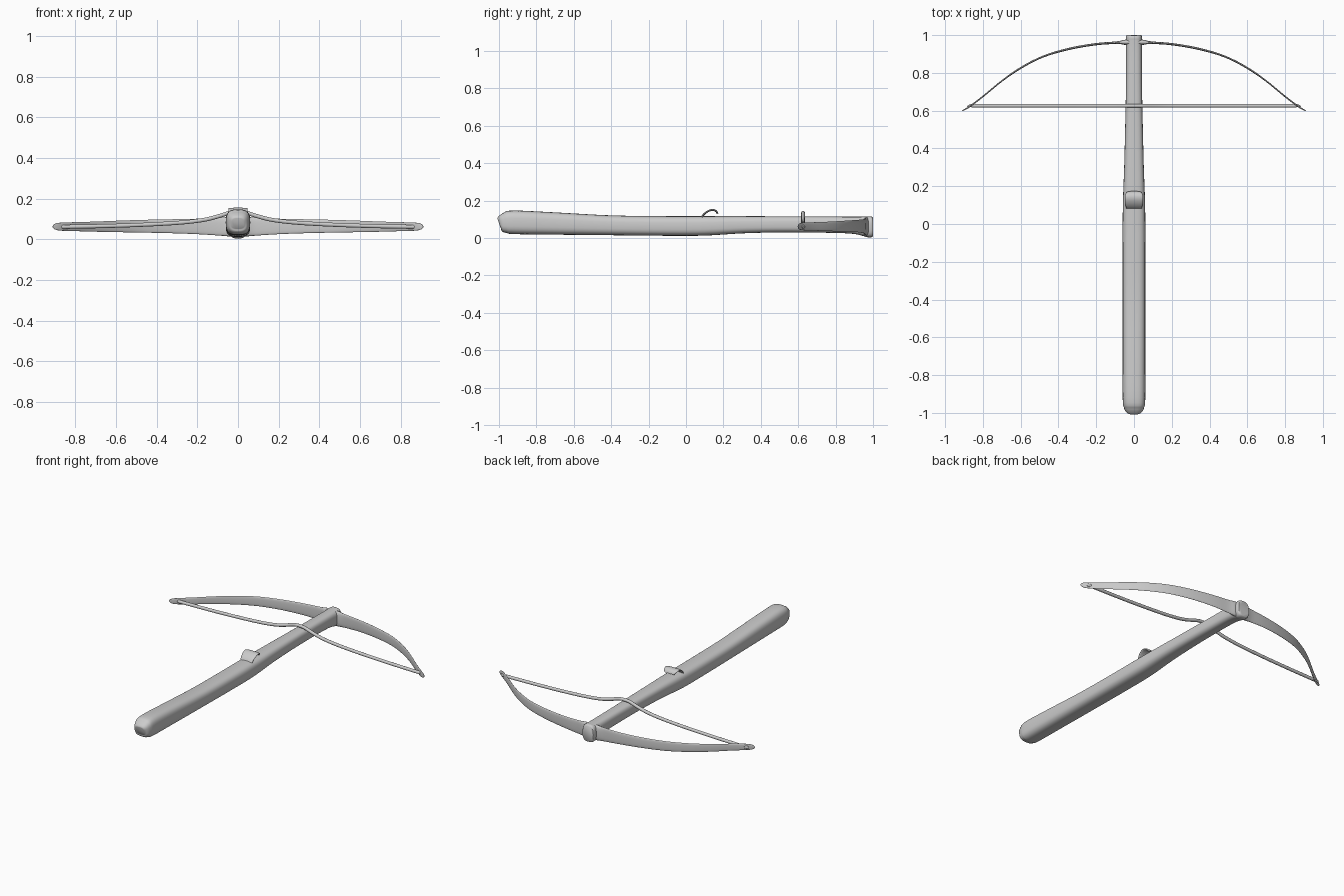
import bpy, bmesh, math
from mathutils import Vector

if "Cube" in bpy.data.objects:
    bpy.data.objects.remove(bpy.data.objects["Cube"])


def smooth_rows(rows, steps):
    # Catmull-Rom interpolation of parameter rows
    out = []
    for i in range(len(rows) - 1):
        a, b, c, d = (rows[max(0, min(len(rows) - 1, i + k))] for k in (-1, 0, 1, 2))
        for s in range(steps):
            t = s / steps
            out.append([0.5 * (2 * q + (r - p) * t + (2 * p - 5 * q + 4 * r - w) * t * t
                               + (3 * q - p - 3 * r + w) * t ** 3)
                        for p, q, r, w in zip(a, b, c, d)])
    out.append(list(rows[-1]))
    return out


def loft(name, rows, power=2.0, sides=24, steps=4):
    # rows: x, y, z, half width (horizontal), half height; superellipse section
    rows = smooth_rows(rows, steps)
    bm = bmesh.new()
    rings = []
    for i, (x, y, z, hu, hv) in enumerate(rows):
        p0 = Vector(rows[max(i - 1, 0)][:3])
        p1 = Vector(rows[min(i + 1, len(rows) - 1)][:3])
        t = (p1 - p0).normalized()
        u = t.cross(Vector((0, 0, 1))).normalized()
        v = u.cross(t)
        ring = []
        for k in range(sides):
            a = 2 * math.pi * k / sides
            c, s = math.cos(a), math.sin(a)
            cu = math.copysign(abs(c) ** (2 / power), c)
            sv = math.copysign(abs(s) ** (2 / power), s)
            ring.append(bm.verts.new(Vector((x, y, z)) + u * cu * hu + v * sv * hv))
        rings.append(ring)
    for r0, r1 in zip(rings, rings[1:]):
        for k in range(sides):
            j = (k + 1) % sides
            bm.faces.new((r0[k], r0[j], r1[j], r1[k]))
    bm.faces.new(rings[0])
    bm.faces.new(rings[-1])
    bmesh.ops.recalc_face_normals(bm, faces=bm.faces)
    me = bpy.data.meshes.new(name)
    bm.to_mesh(me)
    bm.free()
    ob = bpy.data.objects.new(name, me)
    bpy.context.collection.objects.link(ob)
    bpy.context.view_layer.objects.active = ob
    ob.select_set(True)
    bpy.ops.object.shade_smooth_by_angle(angle=math.radians(50))
    ob.select_set(False)
    return ob


def mirrored(half):
    # half runs from the centre outwards along +x
    return [(-r[0], *r[1:]) for r in reversed(half[1:])] + half


# stock: y, half width, bottom, top
profile = [(-1.0, .030, .052, .105), (-.992, .044, .040, .121), (-.97, .054, .028, .136),
           (-.92, .060, .021, .147), (-.7, .060, .018, .137), (-.4, .060, .015, .121),
           (-.1, .060, .012, .117), (.1, .059, .013, .117), (.3, .052, .025, .117),
           (.5, .047, .030, .116), (.7, .043, .029, .115), (.88, .042, .024, .114),
           (.955, .043, .010, .115), (.975, .043, .004, .116), (.992, .042, .004, .114),
           (1.0, .038, .010, .108)]
loft("stock", [(0, y, (lo + hi) / 2, w, (hi - lo) / 2) for y, w, lo, hi in profile],
     power=3.0, sides=32)

# bow: flat curved limbs, flared at the middle
bow = [(0, .963, .062, .016, .050), (.045, .962, .062, .014, .048), (.09, .960, .062, .007, .044),
       (.2, .952, .063, .006, .038), (.34, .928, .064, .006, .034), (.48, .887, .064, .005, .031),
       (.6, .826, .063, .005, .028), (.7, .757, .062, .004, .025), (.8, .675, .062, .004, .022),
       (.87, .622, .062, .004, .020), (.9, .604, .062, .003, .014), (.911, .599, .062, .002, .004)]
loft("bow", mirrored(bow), power=2.6, sides=20)

# bowstring: rises over the stock
string = [(0, .135), (.04, .131), (.1, .112), (.17, .095), (.28, .082), (.45, .072),
          (.65, .065), (.86, .061)]
loft("bowstring", mirrored([(x, .626, z, .010, .010) for x, z in string]), sides=14)
for side, label in ((-1, "left"), (1, "right")):
    loft("string_loop_" + label, [(side * .855, .627, .061, .009, .010),
                                  (side * .875, .625, .061, .006, .009),
                                  (side * .882, .622, .061, .003, .004)], sides=12)

# latch: thin curled plate on top of the stock
latch = [(.085, .042, .112), (.095, .044, .126), (.112, .047, .140), (.132, .048, .149),
         (.15, .047, .149), (.163, .043, .141), (.169, .034, .130)]
loft("string_latch", [(0, y, z, w, .005) for y, w, z in latch], power=3.5, sides=20)
